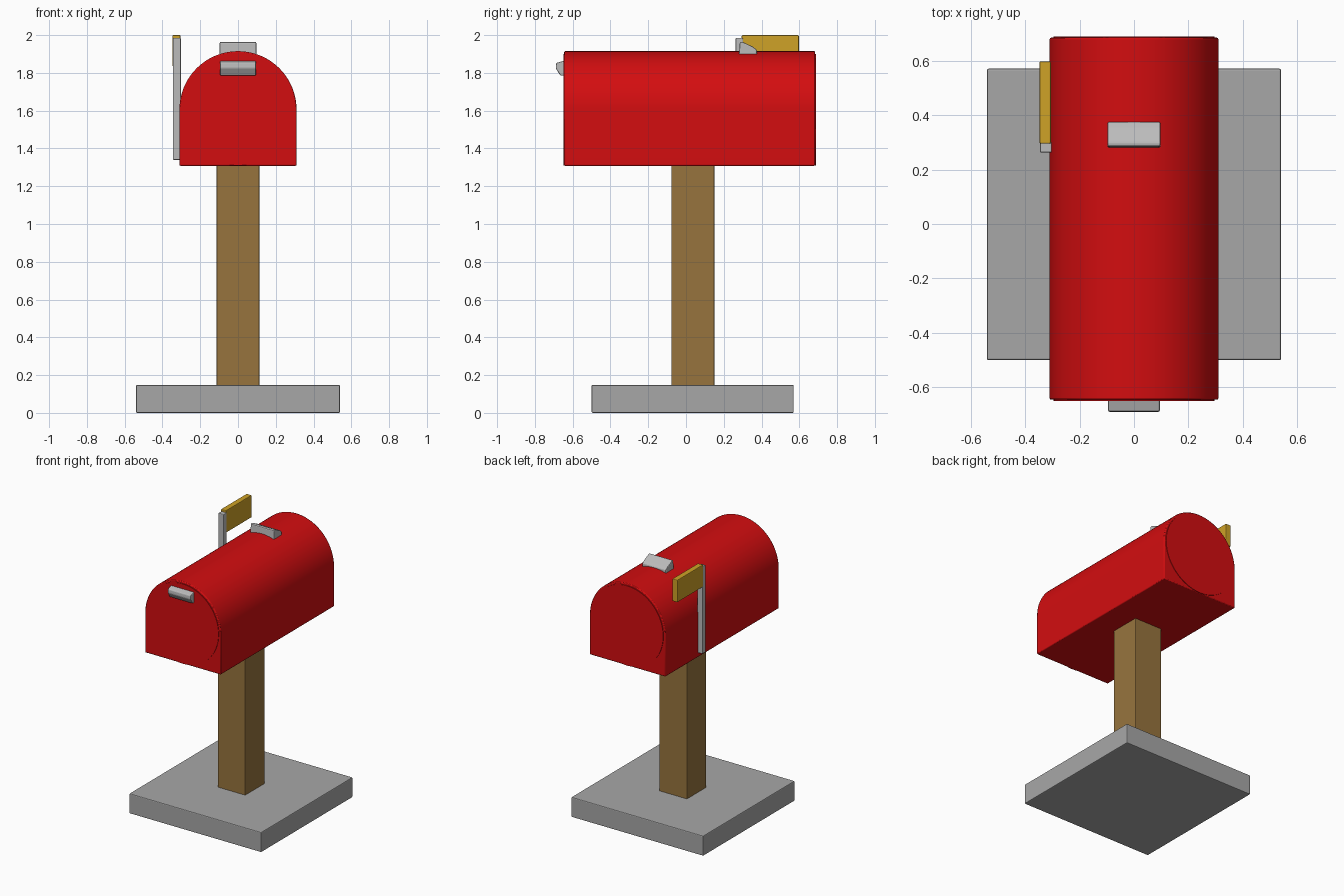
import bpy, bmesh, math

if "Cube" in bpy.data.objects:
    bpy.data.objects.remove(bpy.data.objects["Cube"])


def material(name, rgb):
    m = bpy.data.materials.new(name)
    m.diffuse_color = (*rgb, 1)
    m.use_nodes = True
    m.node_tree.nodes["Principled BSDF"].inputs["Base Color"].default_value = m.diffuse_color
    return m


RED = material("red paint", (0.65, 0.004, 0.005))
WOOD = material("wood", (0.31, 0.175, 0.048))
CONCRETE = material("concrete grey", (0.39, 0.39, 0.39))
METAL = material("light metal", (0.50, 0.50, 0.50))
YELLOW = material("flag yellow", (0.62, 0.36, 0.02))


def prism(name, profile, lo, hi, axis, mat, bevel=0.0, smooth=False):
    """Extrude a 2D profile along an axis: 'x' takes (y, z), 'y' takes (x, z)."""
    bm = bmesh.new()
    place = (lambda a, b, t: (t, a, b)) if axis == "x" else (lambda a, b, t: (a, t, b))
    rings = [[bm.verts.new(place(a, b, t)) for a, b in profile] for t in (lo, hi)]
    n = len(profile)
    for ring in rings:
        bm.faces.new(ring)
    for i in range(n):
        j = (i + 1) % n
        bm.faces.new((rings[0][i], rings[0][j], rings[1][j], rings[1][i]))
    bmesh.ops.recalc_face_normals(bm, faces=bm.faces)
    me = bpy.data.meshes.new(name)
    bm.to_mesh(me)
    bm.free()
    me.materials.append(mat)
    ob = bpy.data.objects.new(name, me)
    bpy.context.collection.objects.link(ob)
    if bevel:
        mod = ob.modifiers.new("soft edges", "BEVEL")
        mod.width, mod.segments, mod.limit_method = bevel, 2, "ANGLE"
    if smooth:
        bpy.ops.object.select_all(action="DESELECT")
        ob.select_set(True)
        bpy.context.view_layer.objects.active = ob
        bpy.ops.object.shade_smooth_by_angle(angle=math.radians(30))
    return ob


def box(name, x, y, z, mat, bevel=0.0):
    rect = [(x[0], z[0]), (x[1], z[0]), (x[1], z[1]), (x[0], z[1])]
    return prism(name, rect, y[0], y[1], "y", mat, bevel)


def arc(r, cz, start, end, n):
    return [(r * math.cos(start + (end - start) * i / n),
             cz + r * math.sin(start + (end - start) * i / n)) for i in range(n + 1)]


# Base slab and post
box("base_slab", (-0.54, 0.54), (-0.50, 0.57), (0, 0.148), CONCRETE, 0.006)
box("post", (-0.113, 0.113), (-0.077, 0.15), (0.14, 1.33), WOOD, 0.005)

# Arched box with slightly raised round end panels
R, CZ = 0.31, 1.605
shell = [(-R, 1.308), (R, 1.308)] + arc(R, CZ, 0, math.pi, 48)
prism("mailbox_body", shell, -0.645, 0.684, "y", RED, 0.006, True)
disc = arc(0.295, CZ, 0, 2 * math.pi, 64)[:-1]
prism("front_panel", disc, -0.649, -0.63, "y", RED, 0, True)
prism("back_panel", disc, 0.67, 0.688, "y", RED, 0, True)

# Wedge handles on the door and on the roof
door_handle = [(-0.64, 1.785), (-0.665, 1.785), (-0.69, 1.825), (-0.688, 1.852), (-0.64, 1.866)]
prism("door_handle", door_handle, -0.095, 0.095, "x", METAL, 0.006)
roof_handle = [(0.28, 1.89), (0.375, 1.89), (0.375, 1.922), (0.355, 1.938), (0.298, 1.965), (0.285, 1.962)]
prism("roof_handle", roof_handle, -0.097, 0.097, "x", METAL, 0.006)

# Signal flag on the left side
box("flag_pole", (-0.345, -0.302), (0.262, 0.302), (1.34, 1.985), METAL, 0.005)
box("flag", (-0.347, -0.305), (0.295, 0.597), (1.835, 2.0), YELLOW, 0.005)
